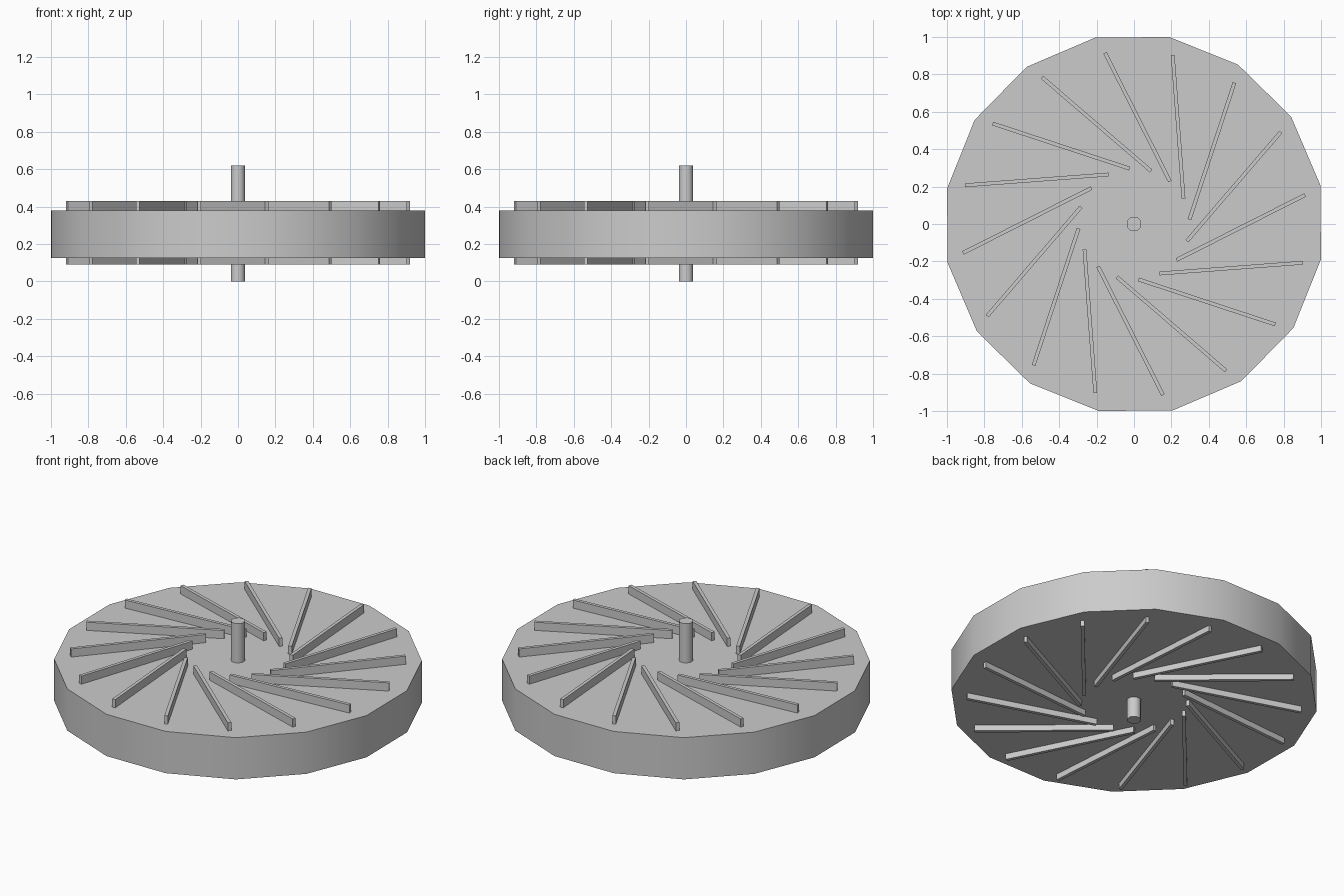
import bpy
from math import radians, cos, sin

if "Cube" in bpy.data.objects:
    bpy.data.objects.remove(bpy.data.objects["Cube"])

BLADES = 16


def prism(name, sides, radius, z0, z1, turn):
    """Upright smooth-sided cylinder between two heights."""
    bpy.ops.mesh.primitive_cylinder_add(vertices=sides, radius=radius, depth=z1 - z0,
                                        location=(0, 0, (z0 + z1) / 2),
                                        rotation=(0, 0, radians(turn)))
    ob = bpy.context.object
    ob.name = name
    bpy.ops.object.transform_apply(location=False, rotation=True, scale=True)
    bpy.ops.object.shade_smooth_by_angle(angle=radians(50))
    return ob


def blade(name, angle, z0, z1):
    """Thin bar whose outer end sits at the given angle, swept off the radius."""
    length, thick, reach, sweep = 0.77, 0.02, 0.927, 17.2
    a, d = radians(angle), radians(angle + sweep)
    x = reach * cos(a) - length / 2 * cos(d)
    y = reach * sin(a) - length / 2 * sin(d)
    bpy.ops.mesh.primitive_cube_add(size=1, location=(x, y, (z0 + z1) / 2),
                                    rotation=(0, 0, d))
    ob = bpy.context.object
    ob.name = name
    ob.scale = (length, thick, z1 - z0)


# Wheel body and central axle
prism("wheel_disc", 16, 1.0175, 0.125, 0.38, 11.85)
prism("axle", 8, 0.041, 0.0, 0.62, 22.5)

# Swept ribs on the upper and lower faces
for i in range(BLADES):
    ang = 9.6 + i * 360 / BLADES
    blade(f"upper_rib_{i + 1}", ang, 0.375, 0.43)
    blade(f"lower_rib_{i + 1}", ang, 0.09, 0.13)
